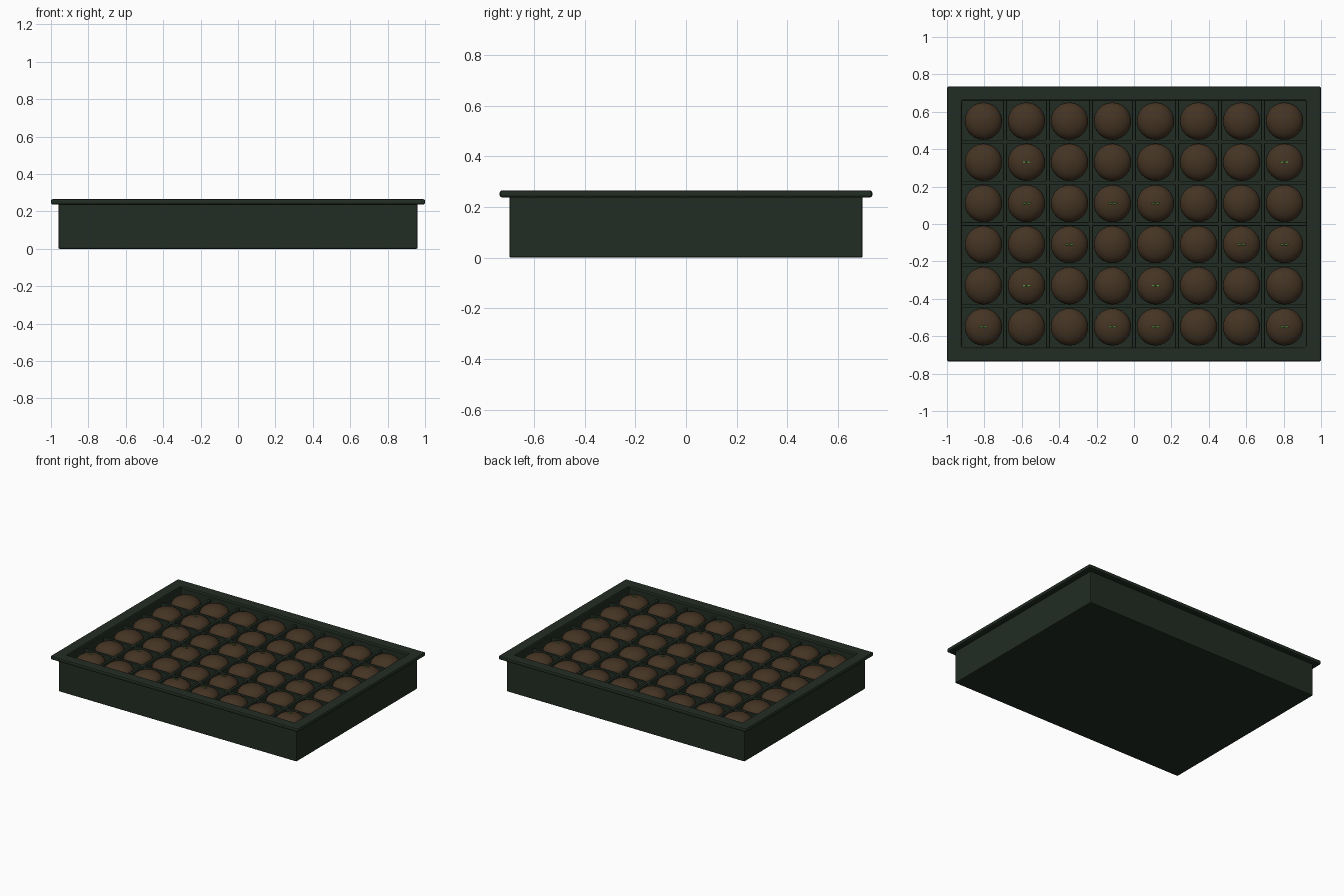
import bpy, bmesh, math
from mathutils import Matrix, Vector

if "Cube" in bpy.data.objects:
    bpy.data.objects.remove(bpy.data.objects["Cube"], do_unlink=True)


def material(name, rgb):
    m = bpy.data.materials.new(name)
    m.use_nodes = True
    m.diffuse_color = (*rgb, 1)
    bsdf = m.node_tree.nodes["Principled BSDF"]
    bsdf.inputs["Base Color"].default_value = (*rgb, 1)
    bsdf.inputs["Roughness"].default_value = 0.8
    return m


GREEN = material("dark green plastic", (0.016, 0.026, 0.017))
SOIL = material("brown soil", (0.058, 0.034, 0.017))
LEAF = material("leaf green", (0.10, 0.30, 0.05))


def finish(name, bm, mat, bevel=0.0, smooth=False):
    mesh = bpy.data.meshes.new(name)
    bmesh.ops.recalc_face_normals(bm, faces=bm.faces)
    bm.to_mesh(mesh)
    bm.free()
    mesh.materials.append(mat)
    ob = bpy.data.objects.new(name, mesh)
    bpy.context.collection.objects.link(ob)
    if smooth:
        for p in mesh.polygons:
            p.use_smooth = True
    if bevel:
        mod = ob.modifiers.new("edge_bevel", 'BEVEL')
        mod.width, mod.segments, mod.limit_method = bevel, 2, 'ANGLE'
    return ob


def loft(name, rects, closed, bevel):
    """Join rectangles (half x, half y, z) in order; cap or close the ends."""
    bm = bmesh.new()
    loops = [[bm.verts.new((sx * hx, sy * hy, z))
              for sx, sy in ((-1, -1), (1, -1), (1, 1), (-1, 1))]
             for hx, hy, z in rects]
    pairs = list(zip(loops, loops[1:]))
    if closed:
        pairs.append((loops[-1], loops[0]))
    else:
        bm.faces.new(loops[0])
        bm.faces.new(loops[-1])
    for a, b in pairs:
        for i in range(4):
            j = (i + 1) % 4
            bm.faces.new((a[i], a[j], b[j], b[i]))
    return finish(name, bm, GREEN, bevel)


def box(name, size, centre, bevel):
    bm = bmesh.new()
    bmesh.ops.create_cube(bm, size=1, matrix=Matrix.Translation(centre)
                          @ Matrix.Diagonal((*size, 1)))
    return finish(name, bm, GREEN, bevel)


# Tray shell and overhanging rim
IX, IY = 0.92, 0.66
loft("tray_body", [(0.96, 0.697, 0), (0.96, 0.697, 0.245),
                   (IX + 0.004, IY + 0.004, 0.245),
                   (IX + 0.004, IY + 0.004, 0.04)], False, 0.006)
loft("tray_rim", [(1, 0.735, 0.237), (1, 0.735, 0.265),
                  (IX, IY, 0.265), (IX, IY, 0.237)], True, 0.009)

# Dividers that form the cells
COLS, ROWS = 8, 6
PX, PY = 2 * IX / COLS, 2 * IY / ROWS
TOP, LOW = 0.225, 0.035
for i in range(1, COLS):
    box(f"divider_across_{i}", (0.02, 2 * IY + 0.01, TOP - LOW),
        (-IX + i * PX, 0, (TOP + LOW) / 2), 0.004)
for j in range(1, ROWS):
    box(f"divider_along_{j}", (2 * IX + 0.01, 0.02, TOP - LOW - 0.001),
        (0, -IY + j * PY, (TOP + LOW) / 2), 0.004)

# Soil mounds, with sprouts in some cells (columns listed per row, back first)
SPROUTS = [(), (1, 7), (1, 3, 4), (2, 6, 7), (1, 4), (0, 3, 4, 7)]
soil, leaves = bmesh.new(), bmesh.new()
for row, planted in enumerate(SPROUTS):
    for col in range(COLS):
        x, y = -IX + (col + 0.5) * PX, IY - (row + 0.5) * PY
        bmesh.ops.create_uvsphere(
            soil, u_segments=24, v_segments=14, radius=1,
            matrix=Matrix.Translation((x, y, 0.198))
            @ Matrix.Diagonal((0.1, 0.1, 0.06, 1)))
        if col in planted:
            for side in (-1, 1):
                bmesh.ops.create_uvsphere(
                    leaves, u_segments=8, v_segments=6, radius=1,
                    matrix=Matrix.Translation((x + side * 0.011, y, 0.261))
                    @ Matrix.Rotation(-side * math.radians(15), 4, 'Y')
                    @ Matrix.Diagonal((0.011, 0.005, 0.003, 1)))
            bmesh.ops.create_cone(
                leaves, cap_ends=True, segments=6, radius1=0.003,
                radius2=0.002, depth=0.03,
                matrix=Matrix.Translation((x, y, 0.246)))
finish("soil_mounds", soil, SOIL, smooth=True)
finish("sprouts", leaves, LEAF, smooth=True)
